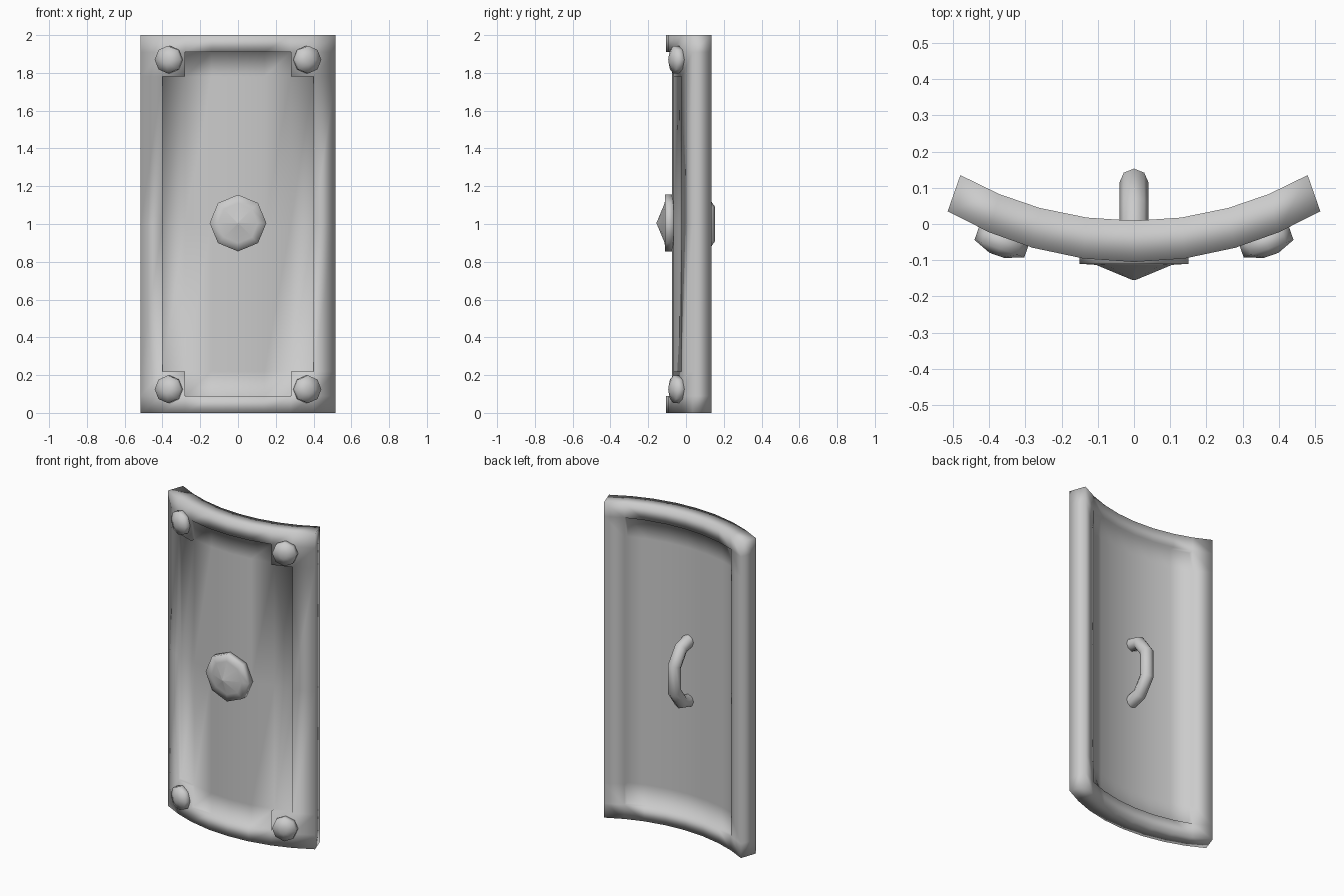
import bpy, bmesh, math
from mathutils import Vector

cube = bpy.data.objects.get("Cube")
if cube:
    bpy.data.objects.remove(cube, do_unlink=True)

metal = bpy.data.materials.new("plain_grey")
metal.use_nodes = True
GREY = (0.6, 0.6, 0.6, 1)
metal.diffuse_color = GREY
metal.node_tree.nodes["Principled BSDF"].inputs["Base Color"].default_value = GREY


def add_object(name, bm):
    bmesh.ops.recalc_face_normals(bm, faces=bm.faces)
    for f in bm.faces:
        f.smooth = True
    mesh = bpy.data.meshes.new(name)
    bm.to_mesh(mesh)
    bm.free()
    mesh.materials.append(metal)
    obj = bpy.data.objects.new(name, mesh)
    bpy.context.collection.objects.link(obj)
    return obj


def recess(bm, faces, depth):
    """Sink a region of faces along y, leaving a step around it."""
    new = bmesh.ops.extrude_face_region(bm, geom=faces)["geom"]
    verts = [g for g in new if isinstance(g, bmesh.types.BMVert)]
    bmesh.ops.translate(bm, verts=verts, vec=(0, depth, 0))
    bmesh.ops.delete(bm, geom=[f for f in faces if f.is_valid], context="FACES")


# Curved body: front and back grids joined by a border
RADIUS = 1.017
half = [0.14, 0.28, 0.40, 0.515]
xs = [-x for x in reversed(half)] + [0] + half
zs = [0, 0.09, 0.22, 1, 1.78, 1.91, 2]
bm = bmesh.new()


def bend(x):
    return RADIUS - math.sqrt(RADIUS ** 2 - x * x)


front = [[bm.verts.new((x, bend(x) - 0.105, z)) for x in xs] for z in zs]
back = [[bm.verts.new((x * 0.932, bend(x) * 0.9 + 0.009, z)) for x in xs] for z in zs]
nx, nz = len(xs) - 1, len(zs) - 1
front_panel, back_panel = [], []
for j in range(nz):
    for i in range(nx):
        cells = [g and bm.faces.new((g[j][i], g[j][i + 1], g[j + 1][i + 1], g[j + 1][i]))
                 for g in (front, back)]
        inside = 0 < i < nx - 1 and 0 < j < nz - 1
        corner = i in (1, nx - 2) and j in (1, nz - 2)
        if inside:
            back_panel.append(cells[1])
            if not corner:
                front_panel.append(cells[0])
for j in range(nz):
    for i in (0, nx):
        bm.faces.new((front[j][i], front[j + 1][i], back[j + 1][i], back[j][i]))
for i in range(nx):
    for j in (0, nz):
        bm.faces.new((front[j][i], front[j][i + 1], back[j][i + 1], back[j][i]))
bmesh.ops.recalc_face_normals(bm, faces=bm.faces)
recess(bm, front_panel, 0.03)
recess(bm, back_panel, -0.03)
add_object("shield_body", bm)


def stud(name, location, direction, profile, sides=8):
    """Turned stud: (radius, height) rings along the direction."""
    bm = bmesh.new()
    rings = []
    for r, h in profile:
        angles = [math.tau * k / sides for k in range(sides)]
        rings.append([bm.verts.new((r * math.cos(a), r * math.sin(a), h)) for a in angles])
    for a, b in zip(rings, rings[1:]):
        for k in range(sides):
            n = (k + 1) % sides
            bm.faces.new((a[k], a[n], b[n], b[k]))
    bm.faces.new(rings[0])
    bm.faces.new(rings[-1])
    obj = add_object(name, bm)
    obj.location = location
    obj.rotation_euler = Vector(direction).to_track_quat("Z", "Y").to_euler()


# Centre boss and corner rivets
stud("centre_boss", (0, -0.11, 1.005), (0, -1, 0),
     [(0.15, -0.045), (0.15, 0), (0.105, 0.003), (0.004, 0.045)])
for side, sx in (("left", 1), ("right", -1)):
    for level, z in (("lower", 0.125), ("upper", 1.87)):
        stud(f"{level}_{side}_rivet", (sx * 0.372, -0.068, z), (sx * 0.33, -0.95, 0),
             [(0.073, -0.045), (0.073, 0), (0.022, 0.02)])

# Grip on the back
curve = bpy.data.curves.new("back_handle", "CURVE")
curve.dimensions = "3D"
curve.bevel_depth = 0.04
curve.bevel_resolution = 2
curve.use_fill_caps = True
path = [(-0.03, 0.81), (0.05, 0.83), (0.115, 0.92), (0.115, 1.08), (0.05, 1.17), (-0.03, 1.19)]
spline = curve.splines.new("POLY")
spline.points.add(len(path) - 1)
for point, (y, z) in zip(spline.points, path):
    point.co = (0, y, z, 1)
spline.use_smooth = True
curve.materials.append(metal)
handle = bpy.data.objects.new("back_handle", curve)
bpy.context.collection.objects.link(handle)
